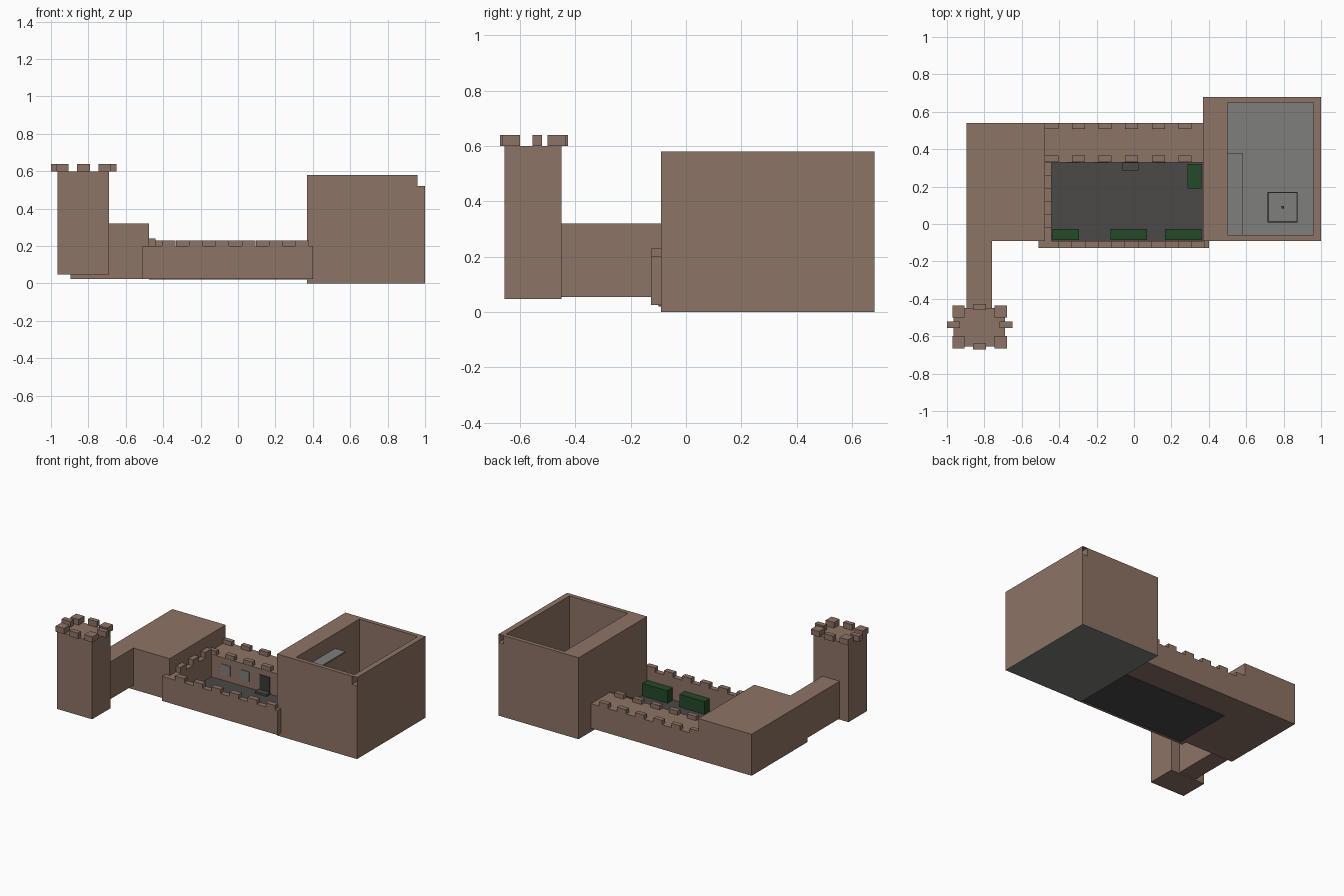
import bpy, bmesh


def material(name, rgb):
    m = bpy.data.materials.new(name)
    m.diffuse_color = (*rgb, 1)
    return m


BROWN = material("adobe brown", (0.27, 0.172, 0.133))
GREY = material("roof grey", (0.21, 0.215, 0.20))
DARK = material("paving dark grey", (0.072, 0.066, 0.065))
GREEN = material("hedge green", (0.018, 0.068, 0.022))
FRAME = material("frame charcoal", (0.04, 0.04, 0.04))


def boxes(name, mat, *dims, open_y=False):
    """One object made of boxes given as (x0, x1, y0, y1, z0, z1)."""
    bm = bmesh.new()
    for x0, x1, y0, y1, z0, z1 in dims:
        verts = bmesh.ops.create_cube(bm, size=1)["verts"]
        for v in verts:
            v.co = ((x0 + x1) / 2 + v.co.x * (x1 - x0),
                    (y0 + y1) / 2 + v.co.y * (y1 - y0),
                    (z0 + z1) / 2 + v.co.z * (z1 - z0))
    if open_y:
        bm.normal_update()
        ends = [f for f in bm.faces if abs(f.normal.y) > 0.9]
        bmesh.ops.delete(bm, geom=ends, context="FACES_ONLY")
    me = bpy.data.meshes.new(name)
    bm.to_mesh(me)
    bm.free()
    me.materials.append(mat)
    ob = bpy.data.objects.new(name, me)
    bpy.context.collection.objects.link(ob)
    return ob


# Large open-topped hall on the right
boxes("hall_walls", BROWN,
      (0.37, 0.50, -0.09, 0.68, 0.004, 0.58),
      (0.50, 0.96, -0.09, -0.06, 0.004, 0.58),
      (0.50, 0.96, 0.65, 0.68, 0.004, 0.58),
      (0.96, 1.00, -0.09, 0.68, 0.004, 0.52))
boxes("hall_side_parapet", BROWN, (0.96, 1.0, -0.09, 0.68, 0.52, 0.58), open_y=True)
boxes("hall_floor", GREY, (0.37, 1.0, -0.09, 0.68, 0.0, 0.006))
boxes("hall_ledge", GREY, (0.50, 0.58, -0.06, 0.38, 0.465, 0.475))

# Square hatch with knob on the hall floor
boxes("hatch_panel", GREY, (0.72, 0.87, 0.01, 0.17, 0.006, 0.03))
boxes("hatch_frame", FRAME,
      (0.715, 0.722, 0.01, 0.17, 0.006, 0.035), (0.868, 0.875, 0.01, 0.17, 0.006, 0.035),
      (0.715, 0.875, 0.008, 0.015, 0.006, 0.035), (0.715, 0.875, 0.165, 0.172, 0.006, 0.035))
boxes("hatch_knob", FRAME, (0.788, 0.802, 0.083, 0.097, 0.03, 0.045))

# Left block, passage and tower
boxes("left_block", BROWN, (-0.895, -0.475, -0.09, 0.54, 0.025, 0.32))
boxes("passage", BROWN, (-0.895, -0.76, -0.45, -0.09, 0.055, 0.32))
boxes("tower", BROWN, (-0.965, -0.69, -0.655, -0.45, 0.047, 0.60))

# Tower battlements: four corners and four side blocks
crown = [(x, x + 0.065, y, y + 0.065, 0.60, 0.64)
         for x in (-0.97, -0.745) for y in (-0.665, -0.50)]
crown += [(x, x + 0.07, -0.555, -0.52, 0.60, 0.64) for x in (-1.0, -0.72)]
crown += [(-0.86, -0.79, y, y + 0.033, 0.60, 0.64) for y in (-0.672, -0.46)]
boxes("tower_battlements", BROWN, *crown)

# North wing, front wall and west parapet around the courtyard
boxes("north_wing", BROWN, (-0.475, 0.37, 0.33, 0.54, 0.025, 0.20))
boxes("front_wall", BROWN, (-0.51, 0.40, -0.127, -0.09, 0.025, 0.20))
boxes("west_parapet", BROWN, (-0.475, -0.44, -0.09, 0.33, 0.025, 0.20))
P = 0.1425
north = [(-0.475 + i * P, -0.405 + i * P, y, y + 0.033, 0.20, 0.23)
         for i in range(6) for y in (0.332, 0.507)]
boxes("north_battlements", BROWN, *north)
front = [(-0.405 + i * P, -0.333 + i * P, -0.127, -0.09, 0.20, 0.23) for i in range(6)]
boxes("front_battlements", BROWN, *front)
west = [(-0.475, -0.44, y, y + 0.07, 0.20, 0.24) for y in (-0.02, 0.12, 0.26)]
boxes("west_battlements", BROWN, *west)

# Courtyard paving, hedges and doorstep
boxes("courtyard", DARK, (-0.475, 0.37, -0.10, 0.335, 0.02, 0.04))
boxes("hedges", GREEN,
      (-0.435, -0.295, -0.085, -0.027, 0.04, 0.13),
      (-0.125, 0.07, -0.085, -0.027, 0.04, 0.13),
      (0.165, 0.36, -0.085, -0.027, 0.04, 0.13),
      (0.285, 0.36, 0.19, 0.32, 0.04, 0.13))
boxes("doorstep", DARK, (-0.065, 0.025, 0.285, 0.33, 0.04, 0.055))

# Door and windows on the courtyard side of the north wing
boxes("north_door", FRAME, (-0.06, 0.02, 0.325, 0.331, 0.04, 0.16))
boxes("north_windows", GREY, *[(x, x + 0.07, 0.325, 0.331, 0.085, 0.155)
                               for x in (-0.36, -0.21, 0.10)])
